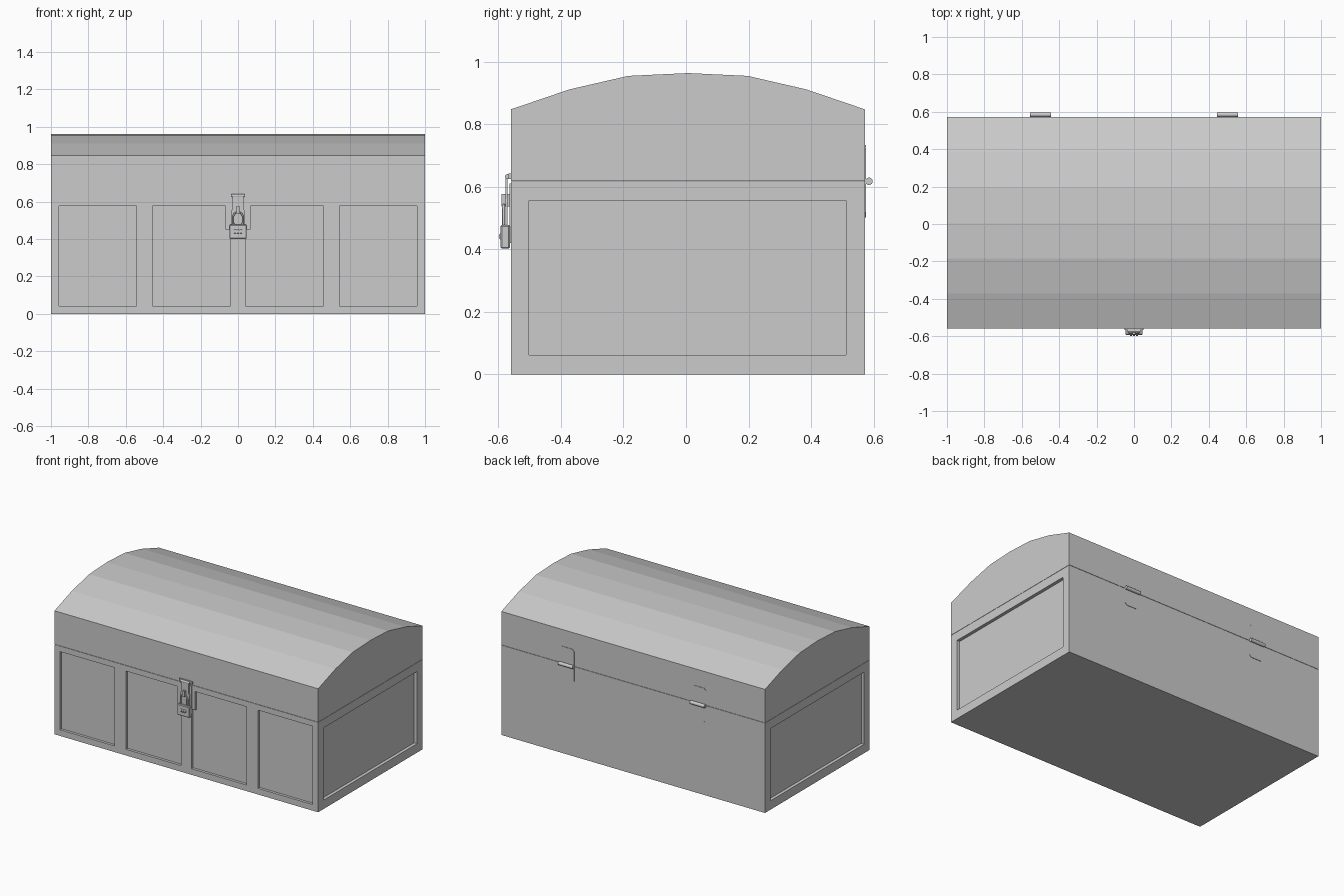
import bpy, bmesh
from math import pi
from mathutils import Matrix, Vector

if "Cube" in bpy.data.objects:
    bpy.data.objects.remove(bpy.data.objects["Cube"])

FRONT, BACK, SEAM = -0.56, 0.572, 0.617


def make_object(name, bm):
    bmesh.ops.recalc_face_normals(bm, faces=bm.faces[:])
    me = bpy.data.meshes.new(name)
    bm.to_mesh(me)
    bm.free()
    ob = bpy.data.objects.new(name, me)
    bpy.context.collection.objects.link(ob)
    return ob


def add_prism(bm, outline, axis, a, b):
    """Extrude a 2D outline along an axis from a to b."""
    def place(p, d):
        c = list(p)
        c.insert("xyz".index(axis), d)
        return Vector(c)
    f = bm.faces.new([bm.verts.new(place(p, a)) for p in outline])
    ext = bmesh.ops.extrude_face_region(bm, geom=[f])["geom"]
    vs = [v for v in ext if isinstance(v, bmesh.types.BMVert)]
    move = place((0, 0), b - a)
    bmesh.ops.translate(bm, verts=vs, vec=move)


def prism(name, outline, axis, a, b):
    bm = bmesh.new()
    add_prism(bm, outline, axis, a, b)
    return make_object(name, bm)


def rect(u0, u1, v0, v1):
    return [(u0, v0), (u1, v0), (u1, v1), (u0, v1)]


def box(name, x0, x1, y0, y1, z0, z1):
    return prism(name, rect(x0, x1, y0, y1), "z", z0, z1)


def cylinder(name, r, length, centre, axis="x", sides=16):
    bm = bmesh.new()
    rot = Matrix.Rotation(pi / 2, 4, "Y" if axis == "x" else "X")
    bmesh.ops.create_cone(bm, cap_ends=True, segments=sides, radius1=r, radius2=r,
                          depth=length, matrix=Matrix.Translation(centre) @ rot)
    ob = make_object(name, bm)
    for p in ob.data.polygons:
        p.use_smooth = len(p.vertices) == 4
    return ob


def hollow(ob, direction, wall, depth):
    """Inset the face pointing up or down at the seam and push it inward."""
    bm = bmesh.new()
    bm.from_mesh(ob.data)
    f = max(bm.faces, key=lambda f: f.normal.z * direction)
    bmesh.ops.inset_region(bm, faces=[f], thickness=wall)
    ext = bmesh.ops.extrude_discrete_faces(bm, faces=[f])["faces"][0]
    bmesh.ops.translate(bm, verts=ext.verts[:], vec=(0, 0, -direction * depth))
    bmesh.ops.remove_doubles(bm, verts=bm.verts[:], dist=1e-5)
    bm.to_mesh(ob.data)
    bm.free()


# Chest body with an open inside
body = box("chest_body", -1, 1, FRONT, BACK, 0, SEAM - 0.001)
hollow(body, 1, 0.06, 0.55)

# Recessed panels: four on the front (notched around the lock), one on each end
bm = bmesh.new()
for s in (-1, 1):
    outer = rect(0.543, 0.958, 0.042, 0.578)
    inner = [(0.04, 0.042), (0.457, 0.042), (0.457, 0.578),
             (0.066, 0.578), (0.066, 0.45), (0.04, 0.45)]
    for o in (outer, inner):
        add_prism(bm, [(s * x, z) for x, z in o], "y", FRONT - 0.1, FRONT + 0.018)
    add_prism(bm, rect(-0.502, 0.512, 0.061, 0.556), "x", s * 0.978, s * 1.1)
cutter = make_object("panel_cutter", bm)
cutter.hide_render = True
mod = body.modifiers.new("panels", "BOOLEAN")
mod.operation, mod.solver, mod.object = "DIFFERENCE", "EXACT", cutter
bpy.context.view_layer.objects.active = body
bpy.ops.object.modifier_apply(modifier="panels")
bpy.data.objects.remove(cutter)

# Faceted barrel lid, hollow below
lid_profile = [(FRONT, SEAM + 0.001), (FRONT, 0.847), (-0.372, 0.911), (-0.185, 0.954),
               (0.006, 0.963), (0.197, 0.954), (0.384, 0.911), (BACK, 0.847), (BACK, SEAM + 0.001)]
lid = prism("lid", lid_profile, "x", -1, 1)
hollow(lid, -1, 0.06, 0.18)

# Hinges at the back: barrel and two thin leaves with clipped corners
for x in (-0.5, 0.5):
    cylinder("hinge_barrel", 0.012, 0.11, (x, 0.585, SEAM))
    w, c = 0.054, 0.015
    for name, z0, z1 in (("hinge_upper_leaf", SEAM, 0.733), ("hinge_lower_leaf", SEAM, 0.502)):
        k = c if z1 > z0 else -c
        prism(name, [(x - w, z0), (x + w, z0), (x + w, z1 - k), (x + w - c, z1),
                     (x - w + c, z1), (x - w, z1 - k)], "y", BACK - 0.002, BACK + 0.003)

# Hasp: mounting bar, T-shaped strap, hinge pin
box("hasp_bar", -0.05, 0.05, FRONT - 0.008, FRONT, 0.625, 0.642)
strap = [(-0.03, 0.628), (-0.03, 0.56), (-0.036, 0.55), (-0.036, 0.475),
         (0.036, 0.475), (0.036, 0.55), (0.03, 0.56), (0.03, 0.628)]
prism("hasp_strap", strap, "y", FRONT - 0.017, FRONT - 0.010)
cylinder("hasp_pin", 0.008, 0.07, (0, FRONT - 0.011, 0.632), sides=10)
box("lock_backplate", -0.042, 0.042, FRONT - 0.004, FRONT, 0.42, 0.61)

# Staple that passes through the strap
box("staple", -0.008, 0.008, FRONT - 0.03, FRONT, 0.537, 0.576)

# Padlock: case, shackle and three dials
case = box("padlock_case", -0.046, 0.046, FRONT - 0.033, FRONT - 0.003, 0.402, 0.477)
bev = case.modifiers.new("bevel", "BEVEL")
bev.width, bev.segments = 0.004, 1
curve = bpy.data.curves.new("padlock_shackle", "CURVE")
curve.dimensions, curve.bevel_depth, curve.bevel_resolution = "3D", 0.005, 2
sp = curve.splines.new("POLY")
path = [(-0.025, 0.47), (-0.025, 0.525), (-0.016, 0.541), (0.016, 0.541),
        (0.025, 0.525), (0.025, 0.47)]
sp.points.add(len(path) - 1)
for p, (x, z) in zip(sp.points, path):
    p.co = (x, FRONT - 0.023, z, 1)
bpy.context.collection.objects.link(bpy.data.objects.new("padlock_shackle", curve))
for i in (-1, 0, 1):
    cylinder("padlock_dial", 0.012, 0.012, (i * 0.016, FRONT - 0.027, 0.44), sides=12)
